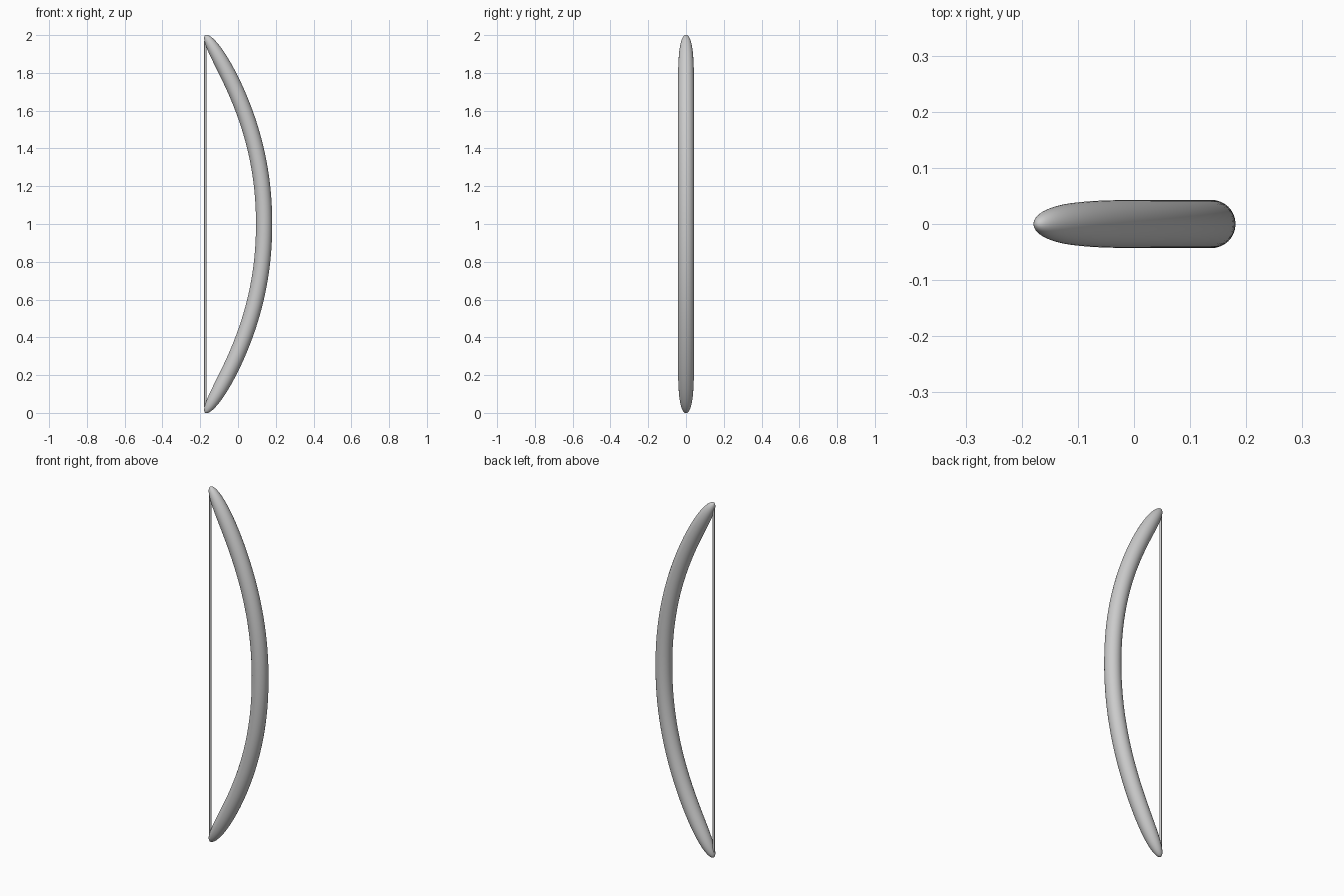
import bpy, bmesh, math
from mathutils import Vector

if "Cube" in bpy.data.objects:
    bpy.data.objects.remove(bpy.data.objects["Cube"])

H = 1.0        # half height
MID_X = 0.138  # centre line at the grip
DROP = 0.311   # how far the tips curve back
R = 0.043      # limb radius


def centre(t):
    return Vector((MID_X - DROP * abs(t) ** 2.1, 0, H + H * t))


def sweep_limb(name, rings=96, sides=32):
    """Tapered round sweep along the bow's centre line, closed at both tips."""
    bm = bmesh.new()
    loops = []
    for i in range(1, rings):
        t = -math.cos(math.pi * i / rings)
        tan = (centre(t + 1e-3) - centre(t - 1e-3)).normalized()
        nrm = Vector((tan.z, 0, -tan.x))
        r = R * math.sqrt(1 - abs(t) ** 12.8)
        loops.append([bm.verts.new(centre(t) + r * (nrm * math.cos(a) + Vector((0, math.sin(a), 0))))
                      for a in (2 * math.pi * k / sides for k in range(sides))])
    for a, b in zip(loops, loops[1:]):
        for k in range(sides):
            n = (k + 1) % sides
            bm.faces.new((a[k], a[n], b[n], b[k]))
    for loop, t in ((loops[0], -1), (loops[-1], 1)):
        tip = bm.verts.new(centre(t))
        for k in range(sides):
            bm.faces.new((loop[k], loop[(k + 1) % sides], tip))
    bmesh.ops.recalc_face_normals(bm, faces=bm.faces)
    mesh = bpy.data.meshes.new(name)
    bm.to_mesh(mesh)
    bm.free()
    mesh.shade_smooth()
    obj = bpy.data.objects.new(name, mesh)
    bpy.context.collection.objects.link(obj)
    return obj


# Curved wooden stave
sweep_limb("bow_stave")

# Straight string between the tips
bpy.ops.mesh.primitive_cylinder_add(vertices=16, radius=0.006, depth=1.94, location=(-0.173, 0, H))
string = bpy.context.object
string.name = "bow_string"
bpy.ops.object.shade_smooth_by_angle()
